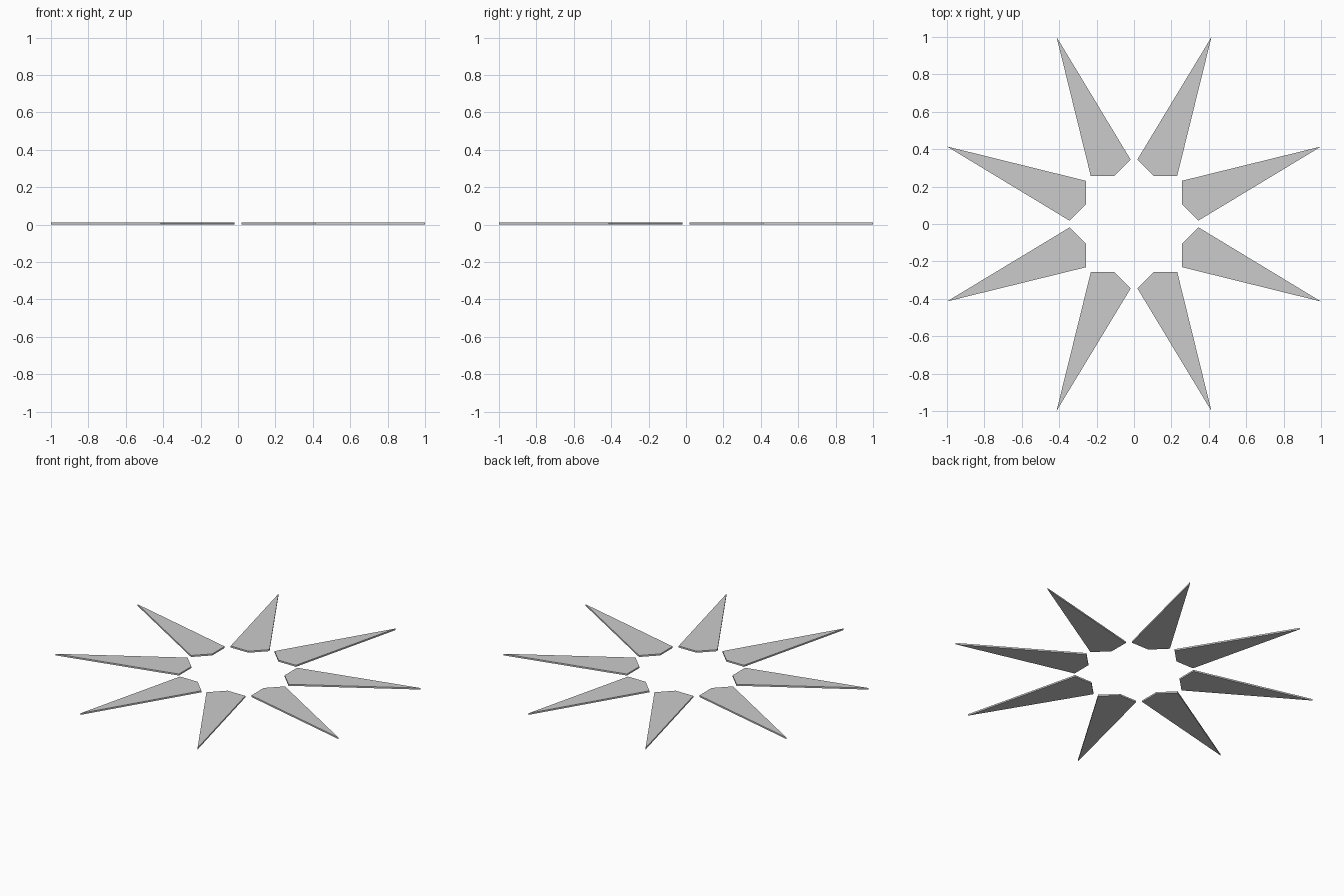
import bpy, bmesh
from math import pi
from mathutils import Matrix, Vector

if "Cube" in bpy.data.objects:
    bpy.data.objects.remove(bpy.data.objects["Cube"])

THICK = 0.01
# Kite-shaped ray outline, symmetric about the 22.5 degree line
OUTLINE = [(1.0, 0.414), (0.256, 0.231), (0.256, 0.106), (0.344, 0.018)]


def make_ray(name, angle):
    bm = bmesh.new()
    rot = Matrix.Rotation(angle, 3, 'Z')
    face = bm.faces.new([bm.verts.new(rot @ Vector((x, y, 0))) for x, y in OUTLINE])
    ext = bmesh.ops.extrude_face_region(bm, geom=[face], use_keep_orig=True)
    top = [g for g in ext['geom'] if isinstance(g, bmesh.types.BMVert)]
    bmesh.ops.translate(bm, verts=top, vec=(0, 0, THICK))
    bmesh.ops.recalc_face_normals(bm, faces=bm.faces)
    mesh = bpy.data.meshes.new(name)
    bm.to_mesh(mesh)
    bm.free()
    bpy.context.collection.objects.link(bpy.data.objects.new(name, mesh))


# Eight thin rays around the centre
for i in range(8):
    make_ray(f"star_ray_{i + 1}", i * pi / 4)
